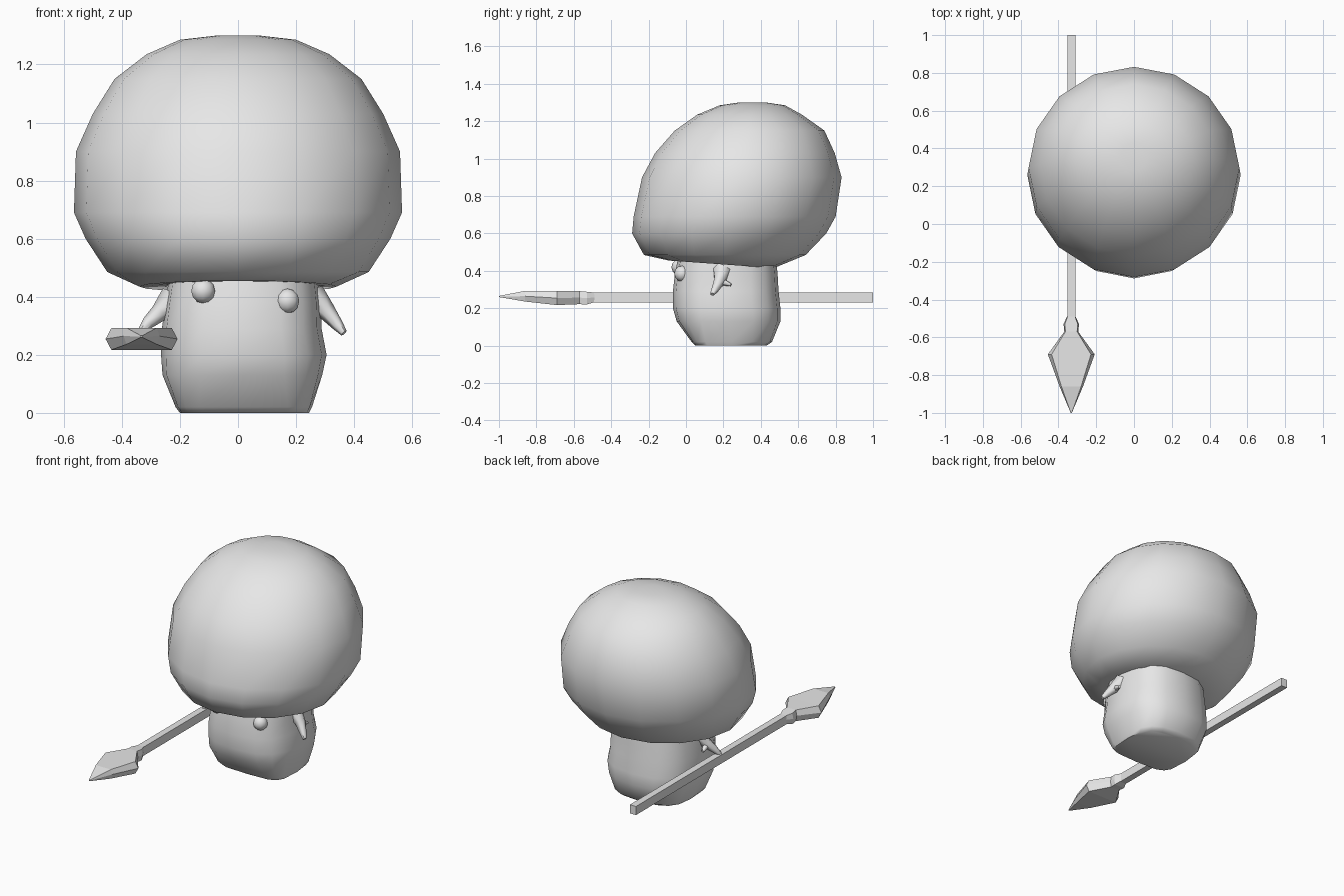
import bpy, bmesh, math
from mathutils import Vector

if "Cube" in bpy.data.objects:
    bpy.data.objects.remove(bpy.data.objects["Cube"], do_unlink=True)

grey = bpy.data.materials.new("plain_grey")
grey.use_nodes = True
grey.diffuse_color = (0.8, 0.8, 0.8, 1)
grey.node_tree.nodes["Principled BSDF"].inputs["Base Color"].default_value = (0.8, 0.8, 0.8, 1)


def finish(name, bm, angle=None):
    """Turn a bmesh into a coloured object, smooth below the given angle."""
    bmesh.ops.remove_doubles(bm, verts=bm.verts, dist=0.0005)
    bmesh.ops.recalc_face_normals(bm, faces=bm.faces)
    mesh = bpy.data.meshes.new(name)
    bm.to_mesh(mesh)
    bm.free()
    mesh.materials.append(grey)
    ob = bpy.data.objects.new(name, mesh)
    bpy.context.collection.objects.link(ob)
    if angle is not None:
        bpy.ops.object.select_all(action='DESELECT')
        ob.select_set(True)
        bpy.context.view_layer.objects.active = ob
        bpy.ops.object.shade_smooth_by_angle(angle=math.radians(angle))
    return ob


def loft(name, rings, angle=None):
    """Skin a list of equal-length point rings and close both ends."""
    bm = bmesh.new()
    loops = [[bm.verts.new(p) for p in ring] for ring in rings]
    n = len(loops[0])
    for a, b in zip(loops, loops[1:]):
        for i in range(n):
            j = (i + 1) % n
            bm.faces.new((a[i], a[j], b[j], b[i]))
    bm.faces.new(loops[0][::-1])
    bm.faces.new(loops[-1])
    return finish(name, bm, angle)


def oval(z, y0, y1, x0, x1, front=2.0, back=2.0, drop=0.0, sides=16):
    """Horizontal oval ring; exponents above 2 make it squarer, drop lowers the back."""
    pts = []
    for i in range(sides):
        t = 2 * math.pi * i / sides
        c, s = math.cos(t), math.sin(t)
        e = 2 / (back if s > 0 else front)
        u = math.copysign(abs(c) ** e, c) if abs(c) > 1e-6 else 0.0
        v = math.copysign(abs(s) ** e, s) if abs(s) > 1e-6 else 0.0
        pts.append(((x0 + x1) / 2 + u * (x1 - x0) / 2,
                    (y0 + y1) / 2 + v * (y1 - y0) / 2, z - drop * v))
    return pts


# Mushroom cap, leaning back: z, front y, back y, half width, drop
cap = [(0.45, 0.10, 0.34, 0.12, 0.0),
       (0.435, -0.09, 0.47, 0.34, 0.02),
       (0.485, -0.225, 0.64, 0.45, 0.0),
       (0.60, -0.288, 0.75, 0.525, 0.0),
       (0.69, -0.28, 0.80, 0.565, 0.0),
       (0.90, -0.235, 0.832, 0.558, 0.0),
       (1.03, -0.165, 0.795, 0.50, 0.0),
       (1.15, -0.06, 0.74, 0.425, 0.0),
       (1.235, 0.06, 0.62, 0.315, 0.0),
       (1.285, 0.18, 0.53, 0.20, 0.0),
       (1.30, 0.28, 0.43, 0.07, 0.0)]
loft("mushroom_cap", [oval(z, f, b, -w, w, drop=d) for z, f, b, w, d in cap], 180)

# Stem body, square at the base and rounder above
body = [(0.0, 0.05, 0.43, -0.20, 0.245, 4.5, 2.8),
        (0.02, 0.03, 0.46, -0.215, 0.255, 4.5, 2.8),
        (0.13, -0.05, 0.505, -0.26, 0.29, 3.0, 2.6),
        (0.20, -0.07, 0.505, -0.265, 0.305, 2.7, 2.6),
        (0.29, -0.07, 0.495, -0.262, 0.288, 2.7, 2.6),
        (0.38, -0.06, 0.49, -0.25, 0.285, 2.7, 2.6),
        (0.48, -0.04, 0.48, -0.235, 0.275, 2.7, 2.6)]
loft("stem_body", [oval(*r) for r in body], 50)

# Bulging eyes
for name, pos in (("right_eye", (-0.12, -0.035, 0.42)), ("left_eye", (0.17, -0.02, 0.385))):
    bm = bmesh.new()
    bmesh.ops.create_uvsphere(bm, u_segments=10, v_segments=6, radius=0.043)
    bmesh.ops.translate(bm, verts=bm.verts, vec=pos)
    finish(name, bm, 180)


def limb(name, path, sides=6):
    """Tapered tube through (point, radius) pairs."""
    axis = (Vector(path[-1][0]) - Vector(path[0][0])).normalized()
    u = axis.cross(Vector((0, 1, 0))).normalized()
    v = axis.cross(u)
    rings = []
    for p, r in path:
        rings.append([Vector(p) + r * (math.cos(2 * math.pi * i / sides) * u +
                                       math.sin(2 * math.pi * i / sides) * v)
                      for i in range(sides)])
    return loft(name, rings, 60)


# Thin pointed arms, with a small thumb on each
limb("left_arm", [((0.25, 0.19, 0.40), 0.055), ((0.305, 0.18, 0.35), 0.032),
                  ((0.345, 0.155, 0.30), 0.02), ((0.365, 0.14, 0.275), 0.012)])
limb("left_thumb", [((0.30, 0.18, 0.345), 0.022), ((0.315, 0.24, 0.325), 0.008)])
limb("right_arm", [((-0.22, 0.19, 0.39), 0.055), ((-0.27, 0.18, 0.345), 0.032),
                   ((-0.31, 0.16, 0.31), 0.022), ((-0.335, 0.14, 0.275), 0.014)])
limb("right_thumb", [((-0.27, 0.18, 0.34), 0.022), ((-0.285, 0.24, 0.32), 0.008)])

# Spear, pointing forward
SX = -0.332


def bar(y, w, z0, z1):
    """Six-sided upright section across the spear."""
    m = (z0 + z1) / 2
    k = w * 0.84
    return [(SX - w, y, m), (SX - k, y, z1), (SX + k, y, z1),
            (SX + w, y, m), (SX + k, y, z0), (SX - k, y, z0)]


head = [(-1.0, 0.003, 0.26, 0.266), (-0.86, 0.062, 0.236, 0.293),
        (-0.69, 0.124, 0.217, 0.292), (-0.57, 0.037, 0.222, 0.292),
        (-0.53, 0.041, 0.22, 0.288), (-0.49, 0.023, 0.233, 0.284)]
loft("spear_head", [bar(*r) for r in head])
loft("spear_shaft", [[(SX - 0.021, y, 0.23), (SX + 0.021, y, 0.23),
                      (SX + 0.021, y, 0.284), (SX - 0.021, y, 0.284)] for y in (-0.5, 1.0)])
